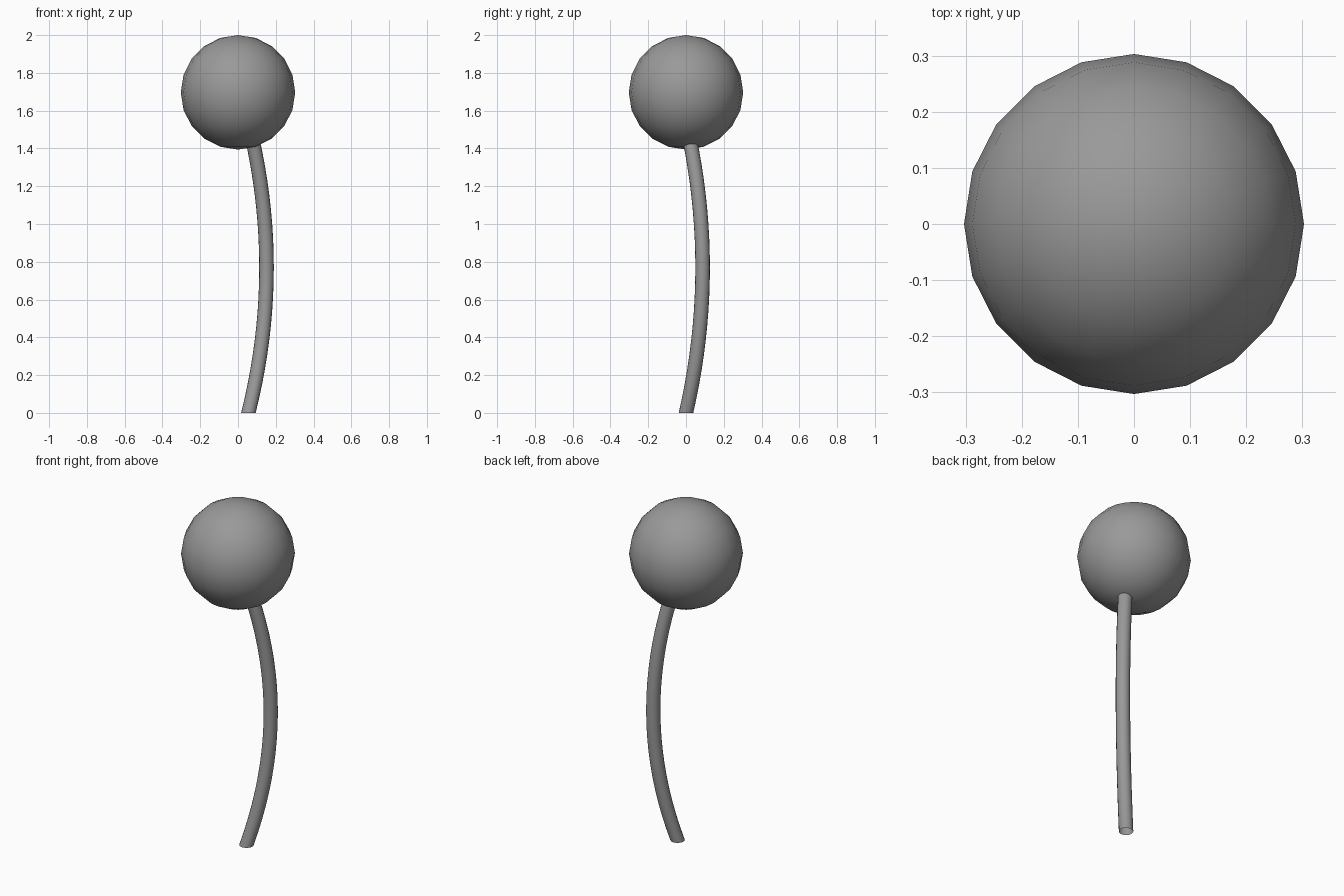
import bpy, bmesh
from math import radians, cos, sin, tau

if "Cube" in bpy.data.objects:
    bpy.data.objects.remove(bpy.data.objects["Cube"])

grey = bpy.data.materials.new("dark_grey")
grey.diffuse_color = (0.32, 0.32, 0.32, 1)
grey.use_nodes = True
grey.node_tree.nodes["Principled BSDF"].inputs["Base Color"].default_value = grey.diffuse_color

def finish(obj):
    obj.data.materials.append(grey)
    bpy.ops.object.select_all(action='DESELECT')
    obj.select_set(True)
    bpy.context.view_layer.objects.active = obj
    bpy.ops.object.shade_smooth_by_angle(angle=radians(40))

# Round head
bpy.ops.mesh.primitive_uv_sphere_add(segments=20, ring_count=10, radius=0.303,
                                     location=(0, 0, 1.697))
head = bpy.context.object
head.name = "round_head"
finish(head)

# Stem: open tube of level rings along a gentle bow, top hidden in the head
SIDES, STEPS, RADIUS, HEIGHT, MID = 16, 20, 0.0385, 1.54, 0.77

bm = bmesh.new()
rings = []
for i in range(STEPS + 1):
    z = HEIGHT * i / STEPS
    bow = 1 - ((z - MID) / MID) ** 2
    cx, cy = 0.055 + 0.096 * bow, 0.088 * bow
    rings.append([bm.verts.new((cx + RADIUS * cos(tau * k / SIDES),
                                cy + RADIUS * sin(tau * k / SIDES), z))
                  for k in range(SIDES)])
for low, high in zip(rings, rings[1:]):
    for k in range(SIDES):
        n = (k + 1) % SIDES
        bm.faces.new((low[k], low[n], high[n], high[k]))
mesh = bpy.data.meshes.new("stem")
bm.to_mesh(mesh)
bm.free()
stem = bpy.data.objects.new("stem", mesh)
bpy.context.collection.objects.link(stem)
finish(stem)
